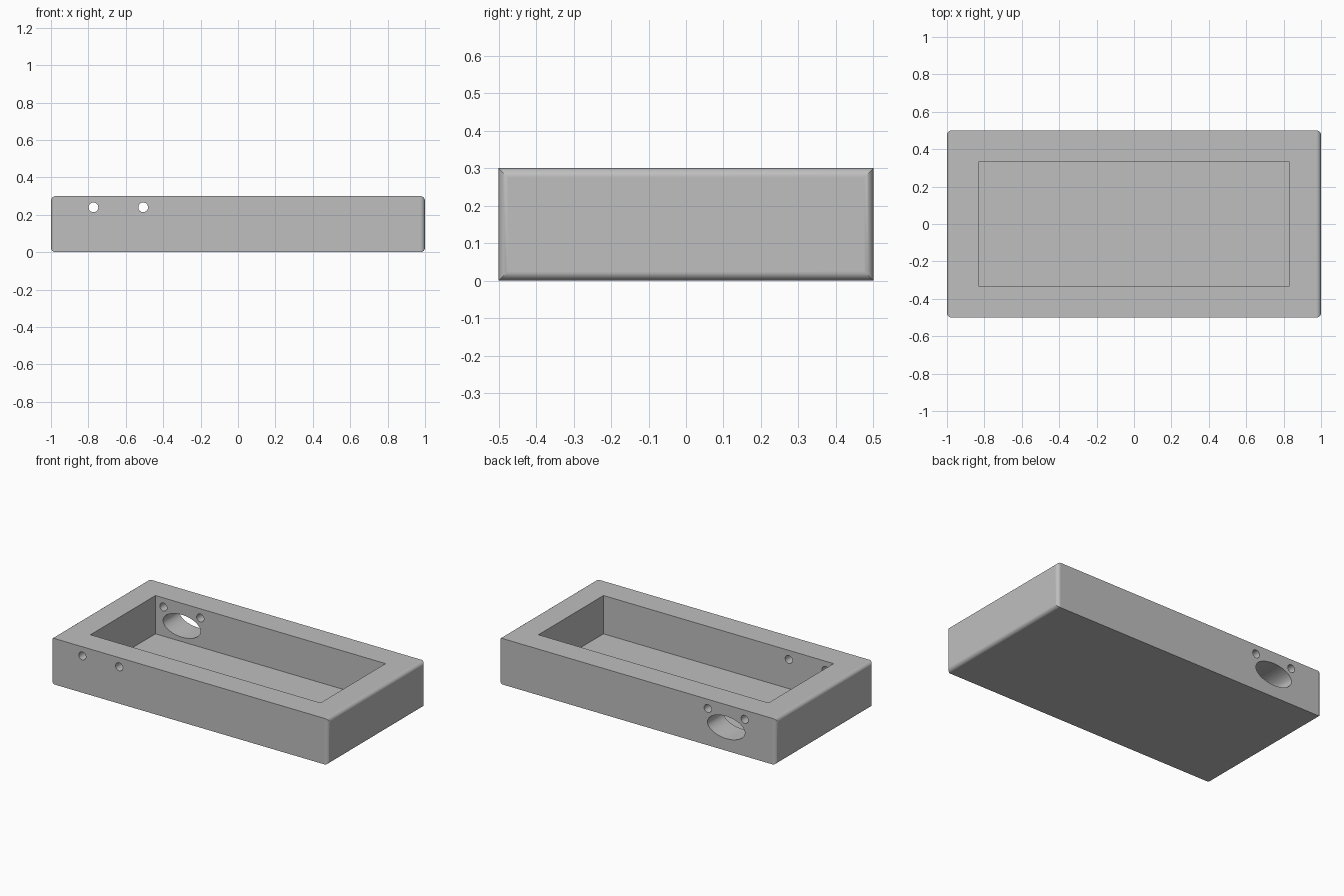
import bpy, bmesh, math

if "Cube" in bpy.data.objects:
    bpy.data.objects.remove(bpy.data.objects["Cube"], do_unlink=True)

LENGTH, WIDTH, HEIGHT = 2.0, 1.0, 0.3
FLOOR = 0.05
HOLE_Z, PORT_X = 0.24, -0.64

grey = bpy.data.materials.new("plain_grey")
grey.use_nodes = True
grey.diffuse_color = (0.52, 0.52, 0.52, 1)
grey.node_tree.nodes["Principled BSDF"].inputs["Base Color"].default_value = grey.diffuse_color


def add_box(name, size, z_bottom):
    bpy.ops.mesh.primitive_cube_add(size=1, location=(0, 0, z_bottom + size[2] / 2))
    ob = bpy.context.object
    ob.name = name
    ob.scale = size
    bpy.ops.object.transform_apply(location=True, rotation=True, scale=True)
    ob.data.materials.append(grey)
    return ob


def add_bore(name, x, z, rx, rz, y, depth, sides):
    """Round or oval cutter running front to back."""
    bpy.ops.mesh.primitive_cylinder_add(vertices=sides, radius=1, depth=depth,
                                        location=(x, y, z), rotation=(math.pi / 2, 0, 0))
    ob = bpy.context.object
    ob.name = name
    ob.scale = (rx, rz, 1)
    bpy.ops.object.transform_apply(location=True, rotation=True, scale=True)
    ob.data.materials.append(grey)
    return ob


def cut(target, cutter):
    cutter.hide_render = True
    mod = target.modifiers.new(cutter.name, "BOOLEAN")
    mod.operation = "DIFFERENCE"
    mod.solver = "EXACT"
    mod.object = cutter
    bpy.context.view_layer.objects.active = target
    bpy.ops.object.modifier_apply(modifier=mod.name)
    bpy.data.objects.remove(cutter, do_unlink=True)


# Tray body, rounded around both end faces
tray = add_box("tray_body", (LENGTH, WIDTH, HEIGHT), 0)
bm = bmesh.new()
bm.from_mesh(tray.data)
end_edges = [e for e in bm.edges if abs(e.verts[0].co.x - e.verts[1].co.x) < 0.001]
bmesh.ops.bevel(bm, geom=end_edges, offset=0.025, segments=6, profile=0.5, affect="EDGES")
bm.to_mesh(tray.data)
bm.free()

# Open pocket
cut(tray, add_box("pocket_cutter", (1.66, 0.67, HEIGHT), FLOOR))

# Pair of screw holes through both long walls
for side in (-1, 1):
    cut(tray, add_bore("screw_hole_cutter", PORT_X + side * 0.133, HOLE_Z,
                       0.026, 0.026, 0, 1.4, 32))

# Oval port through the back wall
cut(tray, add_bore("port_cutter", PORT_X, 0.152, 0.135, 0.073, 0.45, 0.5, 64))

# Smooth rounded parts, crisp flat faces
bpy.ops.object.select_all(action="DESELECT")
tray.select_set(True)
bpy.context.view_layer.objects.active = tray
bpy.ops.object.shade_smooth_by_angle(angle=math.radians(30))
normals = tray.modifiers.new("flat_face_normals", "WEIGHTED_NORMAL")
normals.keep_sharp = True
